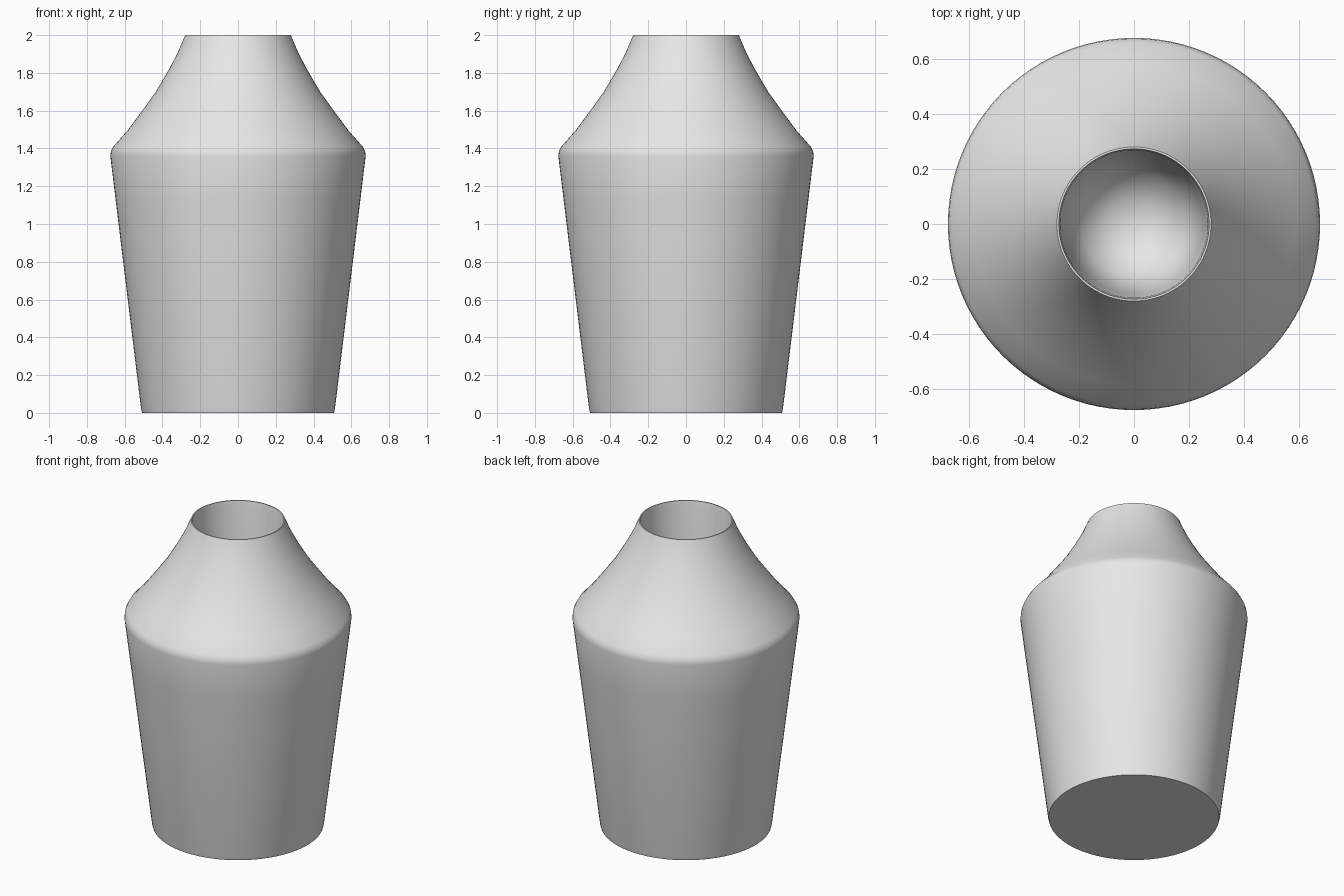
import bpy, bmesh, math

if "Cube" in bpy.data.objects:
    bpy.data.objects.remove(bpy.data.objects["Cube"])

SEGMENTS = 96

# Single clay colour
clay = bpy.data.materials.new("light grey clay")
clay.diffuse_color = (0.8, 0.8, 0.8, 1)
clay.use_nodes = True
clay.node_tree.nodes["Principled BSDF"].inputs["Base Color"].default_value = clay.diffuse_color


def lathe(name, profile, material):
    """Spin an (r, z) profile around the z axis."""
    bm = bmesh.new()
    rings = []
    for r, z in profile:
        if r == 0:
            rings.append([bm.verts.new((0, 0, z))] * SEGMENTS)
        else:
            rings.append([bm.verts.new((r * math.cos(a), r * math.sin(a), z))
                          for a in (2 * math.pi * i / SEGMENTS for i in range(SEGMENTS))])
    for low, high in zip(rings, rings[1:]):
        for i in range(SEGMENTS):
            j = (i + 1) % SEGMENTS
            corners = list(dict.fromkeys([low[i], low[j], high[j], high[i]]))
            bm.faces.new(corners)
    bmesh.ops.recalc_face_normals(bm, faces=bm.faces)
    mesh = bpy.data.meshes.new(name)
    bm.to_mesh(mesh)
    bm.free()
    obj = bpy.data.objects.new(name, mesh)
    bpy.context.collection.objects.link(obj)
    mesh.materials.append(material)
    bpy.context.view_layer.objects.active = obj
    obj.select_set(True)
    bpy.ops.object.shade_smooth_by_angle(angle=math.radians(50))
    obj.select_set(False)
    return obj


# Flat base, flaring wall and rounded shoulder
body = [(0, 0), (0.508, 0), (0.513, 0.02), (0.647, 1.12), (0.676, 1.36),
        (0.673, 1.385), (0.66, 1.41)]
# Concave neck up to the thin rim
neck = [(0.585, 1.495), (0.507, 1.6), (0.435, 1.7), (0.37, 1.81),
        (0.32, 1.905), (0.286, 1.985), (0.28, 2.0)]
# Tapering hollow inside the mouth
hollow = [(0.273, 2.0), (0.268, 1.97), (0.255, 1.75), (0.235, 1.6),
          (0.19, 1.48), (0.1, 1.41), (0, 1.39)]

lathe("vase", body + neck + hollow, clay)
